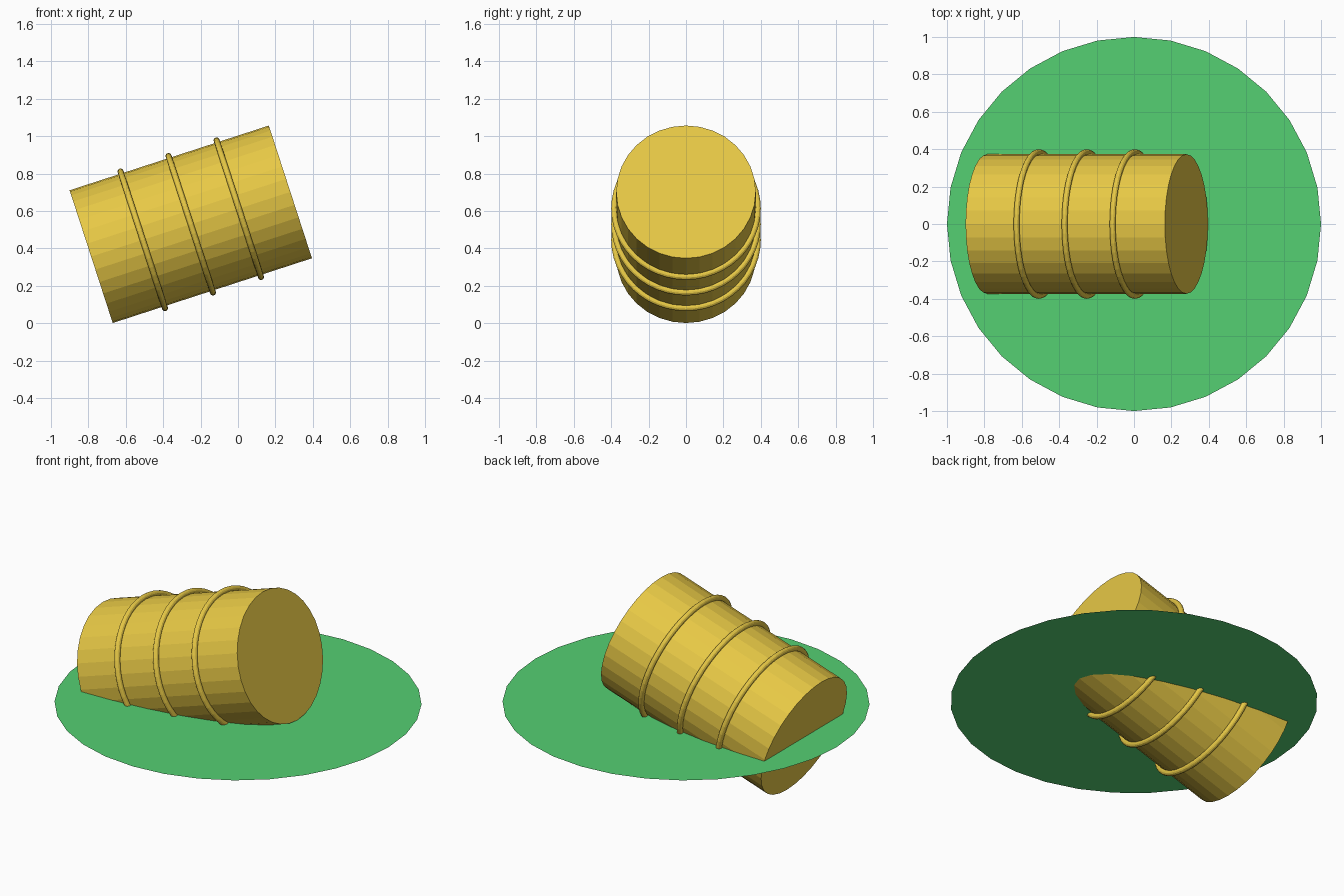
import bpy
from math import radians, sin, cos

if "Cube" in bpy.data.objects:
    bpy.data.objects.remove(bpy.data.objects["Cube"])

TILT = radians(72)                      # barrel axis away from vertical
CENTRE = (-0.2525, 0.0, 0.529)
RADIUS, LENGTH = 0.373, 1.12


def material(name, colour):
    m = bpy.data.materials.new(name)
    m.diffuse_color = (*colour, 1)
    m.use_nodes = True
    m.node_tree.nodes["Principled BSDF"].inputs["Base Color"].default_value = m.diffuse_color
    return m


def finish(name, mat):
    ob = bpy.context.object
    ob.name = name
    ob.data.materials.append(mat)
    return ob


def along(d):
    """Point at distance d along the barrel axis."""
    return (CENTRE[0] + d * sin(TILT), 0, CENTRE[2] + d * cos(TILT))


yellow = material("yellow_metal", (0.8, 0.58, 0.06))
green = material("green_liquid", (0.09, 0.63, 0.17))

# Flat puddle disc that the barrel is sunk into
bpy.ops.mesh.primitive_circle_add(vertices=32, radius=1, fill_type='NGON',
                                  location=(0, 0, 0.345))
finish("liquid_surface", green)

# Tilted barrel body
bpy.ops.mesh.primitive_cylinder_add(vertices=32, radius=RADIUS, depth=LENGTH,
                                    location=CENTRE, rotation=(0, TILT, 0))
finish("barrel_body", yellow)

# Three raised hoops
for i, d in enumerate((-0.27, 0, 0.27)):
    bpy.ops.mesh.primitive_torus_add(major_radius=0.384, minor_radius=0.016,
                                     major_segments=48, minor_segments=12,
                                     location=along(d), rotation=(0, TILT, 0))
    finish(f"barrel_hoop_{i + 1}", yellow)
